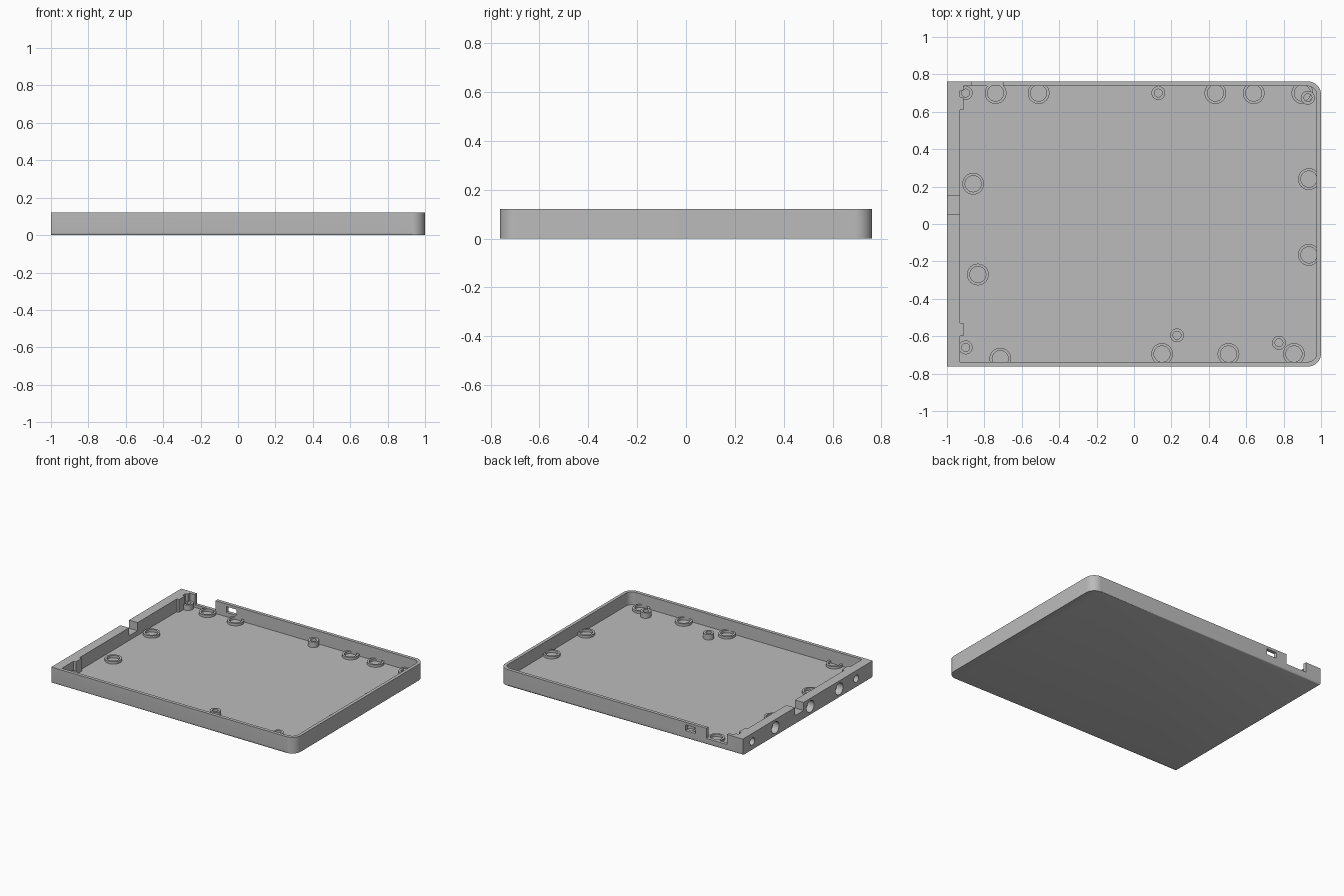
import bpy, bmesh, math
from mathutils import Vector, Matrix

if "Cube" in bpy.data.objects:
    bpy.data.objects.remove(bpy.data.objects["Cube"])

GREY = (0.5, 0.5, 0.5, 1)
grey = bpy.data.materials.new("plain grey")
grey.use_nodes = True
grey.diffuse_color = GREY
grey.node_tree.nodes["Principled BSDF"].inputs["Base Color"].default_value = GREY

HEIGHT, FLOOR = 0.12, 0.025
WIDE = 0.762


def finish(name, bm):
    bmesh.ops.recalc_face_normals(bm, faces=bm.faces)
    mesh = bpy.data.meshes.new(name)
    bm.to_mesh(mesh)
    bm.free()
    mesh.materials.append(grey)
    ob = bpy.data.objects.new(name, mesh)
    bpy.context.collection.objects.link(ob)
    return ob


def activate(ob):
    bpy.ops.object.select_all(action='DESELECT')
    ob.select_set(True)
    bpy.context.view_layer.objects.active = ob


def boolean(ob, cutter, operation='DIFFERENCE'):
    """Apply a boolean and discard the cutter."""
    cutter.hide_render = True
    mod = ob.modifiers.new("cut", 'BOOLEAN')
    mod.operation, mod.solver, mod.object = operation, 'EXACT', cutter
    activate(ob)
    bpy.ops.object.modifier_apply(modifier=mod.name)
    bpy.data.objects.remove(cutter)


def smooth(ob):
    activate(ob)
    bpy.ops.object.shade_smooth_by_angle(angle=math.radians(35))


def box(name, x0, x1, y0, y1, z0, z1):
    bm = bmesh.new()
    bmesh.ops.create_cube(bm, size=1)
    lo, hi = Vector((x0, y0, z0)), Vector((x1, y1, z1))
    for v in bm.verts:
        v.co = Vector([a + (b - a) * (c + 0.5) for a, b, c in zip(lo, hi, v.co)])
    return finish(name, bm)


def slab(name, x0, x1, half, radius, z0, z1, bevel=0):
    """Prism with square corners on -x and round corners on +x."""
    pts = [(x0, half), (x0, -half)]
    for sign, start in ((-1, -90), (1, 0)):
        for i in range(13):
            a = math.radians(start + i * 7.5)
            pts.append((x1 - radius + radius * math.cos(a),
                        sign * (half - radius) + radius * math.sin(a)))
    bm = bmesh.new()
    low = [bm.verts.new((x, y, z0)) for x, y in pts]
    high = [bm.verts.new((x, y, z1)) for x, y in pts]
    base = bm.faces.new(low[::-1])
    bm.faces.new(high)
    for i in range(len(pts)):
        bm.faces.new((low[i - 1], low[i], high[i], high[i - 1]))
    if bevel:
        rim = [e for e in base.edges
               if max(v.co.x for v in e.verts) > x0 + 0.01]
        bmesh.ops.bevel(bm, geom=rim, offset=bevel, segments=4, profile=0.5,
                        affect='EDGES')
    return finish(name, bm)


def tube(name, x, y, outer, inner, top):
    """Ring standing on the floor, made by spinning its section."""
    z0 = FLOOR - 0.005
    bm = bmesh.new()
    section = [bm.verts.new((x + r, y, z)) for r, z in
               ((inner, z0), (outer, z0), (outer, top), (inner, top))]
    edges = [bm.edges.new((section[i - 1], section[i])) for i in range(4)]
    bmesh.ops.spin(bm, geom=section + edges, cent=(x, y, 0), axis=(0, 0, 1),
                   angle=math.tau, steps=32)
    bmesh.ops.remove_doubles(bm, verts=bm.verts, dist=1e-5)
    return finish(name, bm)


# Tray body with its cavity
tray = slab("tray", -1, 1, WIDE, 0.07, 0, HEIGHT, bevel=0.014)
boolean(tray, slab("cavity", -0.93, 0.976, 0.737, 0.046, FLOOR, 0.3))

# Notch in the thick side wall, and notch and window in the back wall
boolean(tray, box("side_notch", -1.1, -0.92, 0.05, 0.15, 0.06, 0.3))
boolean(tray, box("back_notch", -0.87, -0.70, 0.73, 0.8, 0.045, 0.3))
boolean(tray, box("back_window", -0.61, -0.53, 0.73, 0.8, 0.057, 0.1))

# Blind round sockets in the thick side wall
for y, radius in ((0.65, 0.027), (0.38, 0.043), (-0.03, 0.043),
                  (-0.37, 0.043), (-0.57, 0.027)):
    bm = bmesh.new()
    bmesh.ops.create_cone(bm, cap_ends=True, segments=32, radius1=radius,
                          radius2=radius, depth=0.1,
                          matrix=Matrix.Translation((-1, y, 0.06))
                          @ Matrix.Rotation(math.pi / 2, 4, 'Y'))
    boolean(tray, finish("socket", bm))
smooth(tray)

# Locating blocks on the inside of the thick wall
for y0, y1 in ((0.61, 0.68), (0.715, 0.737), (-0.60, -0.53)):
    box("locating_block", -0.93, -0.912, y0, y1, FLOOR - 0.005, HEIGHT)

# Low seat rings, trimmed to stay inside the walls
rings = [(-0.74, 0.70), (-0.51, 0.70), (0.435, 0.70), (0.64, 0.70), (0.90, 0.70),
         (0.935, 0.24), (0.935, -0.165), (-0.86, 0.215), (-0.835, -0.27),
         (-0.715, -0.72), (0.15, -0.695), (0.505, -0.695), (0.855, -0.695)]
for x, y in rings:
    ring = tube("seat_ring", x, y, 0.058, 0.043, 0.043)
    if abs(y) > 0.70:
        boolean(ring, box("trim", -0.99, 0.99, -0.75, 0.75, 0, 0.1), 'INTERSECT')
    smooth(ring)

# Taller screw posts
for x, y in ((0.13, 0.70), (0.93, 0.675), (0.23, -0.595), (0.775, -0.635),
             (-0.90, 0.70), (-0.90, -0.66)):
    smooth(tube("screw_post", x, y, 0.037, 0.021, 0.065))
